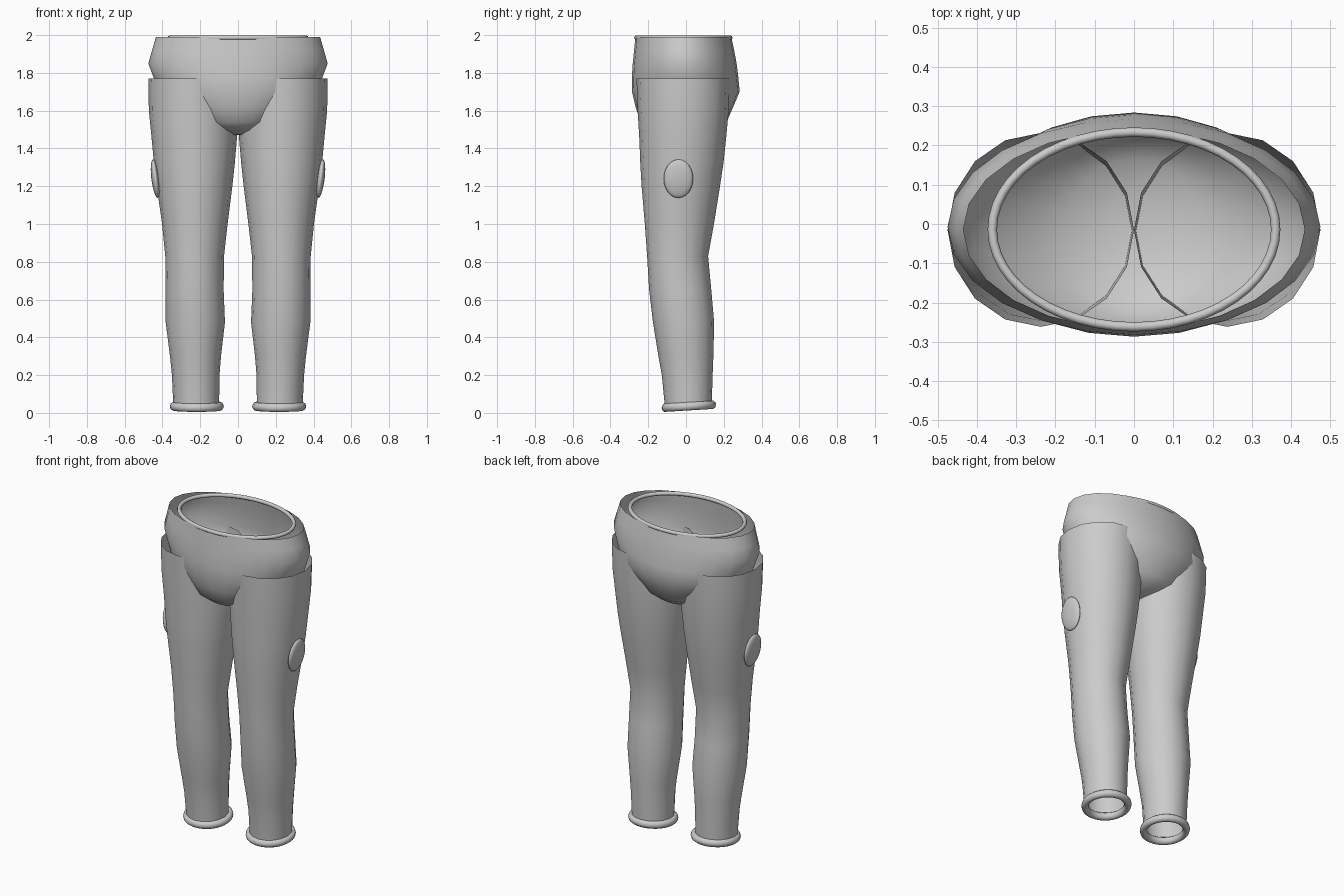
import bpy, bmesh, math

if "Cube" in bpy.data.objects:
    bpy.data.objects.remove(bpy.data.objects["Cube"])

grey = bpy.data.materials.new("plain grey")
grey.diffuse_color = (0.6, 0.6, 0.6, 1)
grey.use_nodes = True
grey.node_tree.nodes["Principled BSDF"].inputs["Base Color"].default_value = grey.diffuse_color


def finish(name, bm):
    bmesh.ops.recalc_face_normals(bm, faces=bm.faces[:])
    me = bpy.data.meshes.new(name)
    bm.to_mesh(me)
    bm.free()
    me.materials.append(grey)
    for p in me.polygons:
        p.use_smooth = True
    ob = bpy.data.objects.new(name, me)
    bpy.context.collection.objects.link(ob)
    return ob


def loft(name, rings, n, cap=False):
    """Skin of ellipses (z, x0, x1, y0, y1), open at the ends unless capped."""
    bm = bmesh.new()
    prev = None
    for z, x0, x1, y0, y1 in rings:
        cur = []
        for i in range(n):
            a = 2 * math.pi * i / n
            cur.append(bm.verts.new(((x0 + x1) / 2 + (x1 - x0) / 2 * math.cos(a),
                                     (y0 + y1) / 2 + (y1 - y0) / 2 * math.sin(a), z)))
        if prev:
            for i in range(n):
                j = (i + 1) % n
                bm.faces.new((prev[i], prev[j], cur[j], cur[i]))
        prev = cur
    if cap:
        bm.faces.new(prev)
    return finish(name, bm)


def hoop(name, centre, rx, ry, tube, tube_z, tilt=0.0, n=40, m=10):
    """Elliptical rolled edge, rising toward the back by the tilt."""
    bm = bmesh.new()
    grid = []
    for i in range(n):
        a = 2 * math.pi * i / n
        row = []
        for k in range(m):
            b = 2 * math.pi * k / m
            x = (rx + tube * math.cos(b)) * math.cos(a)
            y = (ry + tube * math.cos(b)) * math.sin(a)
            z = tube_z * math.sin(b) + tilt * y
            row.append(bm.verts.new((centre[0] + x, centre[1] + y, centre[2] + z)))
        grid.append(row)
    for i in range(n):
        for k in range(m):
            i2, k2 = (i + 1) % n, (k + 1) % m
            bm.faces.new((grid[i][k], grid[i2][k], grid[i2][k2], grid[i][k2]))
    return finish(name, bm)


# Hip shell: open bowl, widest just below the waist
hips = [(1.99, .435, -.268, .240), (1.92, .455, -.275, .255), (1.85, .475, -.282, .268),
        (1.77, .445, -.287, .278), (1.70, .42, -.286, .284), (1.62, .35, -.267, .250),
        (1.54, .25, -.240, .215), (1.50, .17, -.190, .165), (1.475, .08, -.10, .08),
        (1.47, .02, -.03, .01)]
loft("hip_shell", [(z, -w, w, f, b) for z, w, f, b in hips], 24, cap=True)

# Waistband
hoop("waistband", (0, -.014, 1.986), .361, .248, .012, .012, n=48)

# Leg rings: height, inner x, outer x, front y, back y
leg = [(1.77, .0, .475, -.262, .232), (1.60, .0, .472, -.256, .226),
       (1.45, .006, .457, -.247, .212), (1.32, .017, .445, -.242, .198),
       (1.20, .03, .430, -.235, .180), (1.00, .055, .402, -.218, .148),
       (.83, .074, .385, -.206, .117), (.65, .076, .383, -.195, .134),
       (.48, .069, .383, -.175, .149), (.30, .090, .360, -.146, .145),
       (.20, .098, .350, -.128, .141), (.035, .100, .342, -.112, .136)]

for side, s in (("right", 1), ("left", -1)):
    rings = [(z, min(s * a, s * b), max(s * a, s * b), f, k) for z, a, b, f, k in leg]
    loft(side + "_leg", rings, 16)
    hoop(side + "_cuff", (s * .218, .015, .035), .122, .123, .021, .023, tilt=.06)

    # Thin oval pad on the outer thigh, leaning with the leg
    bm = bmesh.new()
    bmesh.ops.create_uvsphere(bm, u_segments=20, v_segments=12, radius=1)
    for v in bm.verts:
        x, y, z = v.co
        v.co = (s * (.437 + .022 * x + .012 * z), -.04 + .078 * y, 1.24 + .102 * z)
    finish(side + "_thigh_pad", bm)
